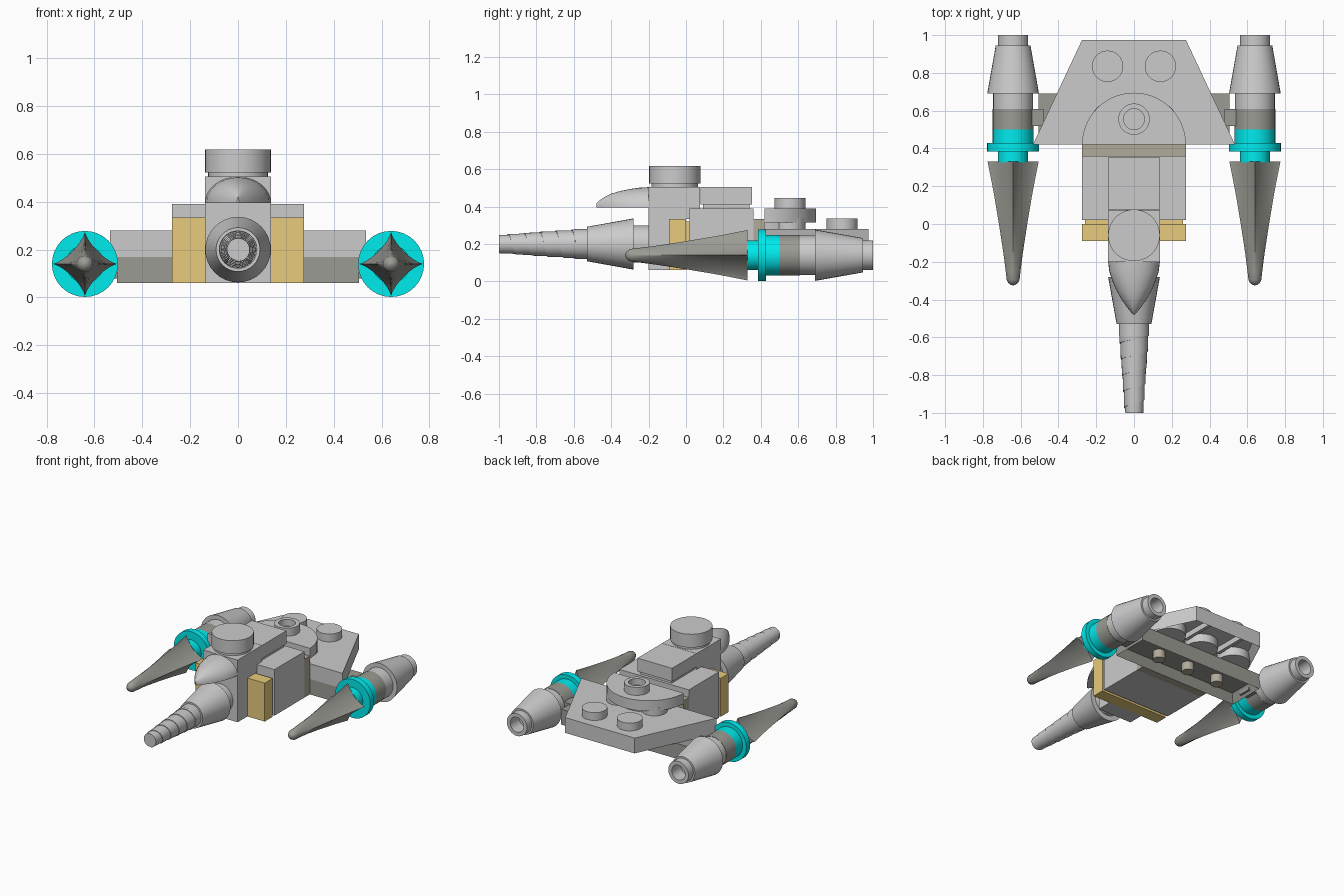
import bpy, bmesh
from math import sin, cos, pi, radians, copysign

if "Cube" in bpy.data.objects:
    bpy.data.objects.remove(bpy.data.objects["Cube"])


def material(name, rgb):
    m = bpy.data.materials.new(name)
    m.diffuse_color = (*rgb, 1)
    m.use_nodes = True
    m.node_tree.nodes["Principled BSDF"].inputs["Base Color"].default_value = m.diffuse_color
    return m


CYAN = material("cyan", (0.0, 0.83, 0.85))
GOLD = material("gold", (0.8, 0.6, 0.2))
DARK = material("dark_grey", (0.33, 0.33, 0.3))
TAN = material("tan", (0.45, 0.41, 0.33))


def finish(name, bm, mat=None, loc=(0, 0, 0)):
    bmesh.ops.remove_doubles(bm, verts=bm.verts, dist=1e-5)
    bmesh.ops.recalc_face_normals(bm, faces=bm.faces)
    me = bpy.data.meshes.new(name)
    bm.to_mesh(me)
    bm.free()
    ob = bpy.data.objects.new(name, me)
    ob.location = loc
    bpy.context.collection.objects.link(ob)
    if mat:
        me.materials.append(mat)
    bpy.ops.object.select_all(action='DESELECT')
    ob.select_set(True)
    bpy.context.view_layer.objects.active = ob
    bpy.ops.object.shade_smooth_by_angle(angle=radians(35))
    return ob


def loft(name, rings, mat=None, loc=(0, 0, 0), caps=True):
    """Skin a list of equal-length closed rings of points."""
    bm = bmesh.new()
    rows = [[bm.verts.new(p) for p in ring] for ring in rings]
    n = len(rows[0])
    for a, b in zip(rows, rows[1:]):
        for j in range(n):
            k = (j + 1) % n
            bm.faces.new((a[j], a[k], b[k], b[j]))
    if caps:
        bm.faces.new(rows[0])
        bm.faces.new(rows[-1])
    return finish(name, bm, mat, loc)


def lathe(name, profile, axis, loc, mat=None, seg=32):
    """Spin (radius, position) pairs about the y or z axis."""
    rings = []
    for r, h in profile:
        r = max(r, 0.0005)
        c = [(r * cos(2 * pi * j / seg), r * sin(2 * pi * j / seg)) for j in range(seg)]
        rings.append([(a, h, b) if axis == 'Y' else (a, b, h) for a, b in c])
    return loft(name, rings, mat, loc)


def prism(name, outline, z0, z1, mat=None, hollow=None):
    """Extrude a plan outline; optionally hollow it from below."""
    bm = bmesh.new()
    lo = [bm.verts.new((x, y, z0)) for x, y in outline]
    hi = [bm.verts.new((x, y, z1)) for x, y in outline]
    bottom = bm.faces.new(lo[::-1])
    bm.faces.new(hi)
    n = len(lo)
    for j in range(n):
        k = (j + 1) % n
        bm.faces.new((lo[j], lo[k], hi[k], hi[j]))
    if hollow:
        bm.normal_update()
        bmesh.ops.inset_region(bm, faces=[bottom], thickness=hollow)
        for v in bottom.verts:
            v.co.z = z1 - 0.05
    return finish(name, bm, mat)


def box(name, x0, x1, y0, y1, z0, z1, mat=None, hollow=None):
    return prism(name, [(x0, y0), (x1, y0), (x1, y1), (x0, y1)], z0, z1, mat, hollow)


# Central hull
box("front_block", -.137, .137, -.2, -.09, .06, .395)
box("cross_panel", -.275, .275, -.09, 0, .06, .335, GOLD)
box("cross_panel_groove", -.26, .26, 0, .02, .075, .32, GOLD)
box("upper_block", -.137, .137, -.2, .075, .335, .505)
box("main_hull", -.275, .275, .02, .36, .06, .39)
box("rear_bulkhead", -.275, .275, .36, .42, .06, .335, TAN)
box("top_tile_groove", -.125, .125, .09, .34, .39, .41)
box("top_tile", -.137, .137, .077, .353, .41, .505)
lathe("turret_disc", [(0, 0), (.125, 0), (.125, .018), (.137, .018), (.137, .113), (0, .113)],
      'Z', (0, -.06, .505), seg=40)

# Nose cone
lathe("nose_cone", [(0, -.2), (.1, -.2), (.1, -.28), (.137, -.28), (.092, -.53),
                    (.08, -.53), (.08, -.592), (0, -.592)], 'Y', (0, 0, .2))

# Spiral drill: helical bands, each turn stepping down in radius
bm = bmesh.new()
SEG, PITCH = 28, .085
for i in range(-1, 5):
    cols = []
    for j in range(SEG + 1):
        s = i + j / SEG
        a = 2 * pi * j / SEG
        col = []
        for t, r in ((s, .075 - .006 * s), (s + 1, .073 - .006 * s), (s + 1, .069 - .006 * s)):
            y = max(-1, min(-.59, -.59 - t * PITCH))
            col.append(bm.verts.new((r * cos(a), y, r * sin(a))))
        cols.append(col)
    for a, b in zip(cols, cols[1:]):
        for k in range(2):
            bm.faces.new((a[k], b[k], b[k + 1], a[k + 1]))
bmesh.ops.remove_doubles(bm, verts=bm.verts, dist=1e-5)
finish("spiral_drill", bm, None, (0, 0, .2))
lathe("drill_tip", [(0, -.96), (.046, -.96), (.046, -1), (0, -1)], 'Y', (0, 0, .2))

# Curved beak over the nose
beak = [(-.2, .137, .109), (-.25, .131, .106), (-.3, .115, .099), (-.35, .094, .089),
        (-.4, .066, .074), (-.44, .038, .054), (-.465, .017, .036), (-.478, .004, .024)]
loft("beak", [[(w * cos(pi * j / 16), y, .395 + h * sin(pi * j / 16)) for j in range(17)]
              for y, w, h in beak])

# Rear wing plate, hollow below, with studs and underside tubes
prism("wing_plate", [(-.535, .42), (.535, .42), (.275, .975), (-.275, .975)],
      .17, .28, None, .045)
stud = [(0, 0), (.083, 0), (.083, .056), (0, .056)]
for x in (-.14, .14):
    for y in (.555, .835):
        lathe("wing_stud", stud, 'Z', (x, y, .28))
tube = [(.083, 0), (.083, .07), (.11, .07), (.11, 0), (.083, 0)]
for x in (-.2775, 0, .2775):
    lathe("wing_tube", tube, 'Z', (x, .695, .17), seg=24)
for x in (-.14, .14):
    box("wing_rib", x - .012, x + .012, .7, .95, .19, .24)

# Half-round deck with hollow stud
def half_disc(r):
    return [(r * cos(pi * j / 28), .42 + r * sin(pi * j / 28)) for j in range(29)]


prism("half_round_deck", half_disc(.275), .315, .39)
prism("half_round_base", half_disc(.215), .28, .315)
lathe("deck_stud", [(0, 0), (.083, 0), (.083, .057), (.055, .057), (.055, .01), (0, .01)],
      'Z', (0, .555, .39))

# Cross beam that carries the engines
box("cross_beam", -.505, .505, .42, .692, .06, .17, DARK, .045)
for x in (-.25, 0, .25):
    lathe("beam_pin", [(0, 0), (.042, 0), (.042, .07), (0, .07)], 'Z', (x, .556, .06), TAN, 16)

# Engines and claws on both sides
claw = [(.33, .135, 2.7), (.24, .117, 2.6), (.15, .1, 2.5), (0, .075, 2.1), (-.15, .052, 1.6),
        (-.25, .039, 1.2), (-.295, .034, 1), (-.313, .025, 1), (-.322, .012, 1), (-.325, .002, 1)]


def power(v, p):
    return copysign(abs(v) ** p, v)


for side in (-1, 1):
    c = (side * .64, 0, .14)
    xs = sorted((side * .48, side * .57))
    box("engine_mount", *xs, .52, .61, .08, .18, DARK)
    loft("claw", [[(r * power(cos(2 * pi * j / 48), p), y, r * power(sin(2 * pi * j / 48), p))
                   for j in range(48)] for y, r, p in claw], DARK, c)
    lathe("engine_ring", [(0, .325), (.08, .325), (.08, .385), (.138, .385), (.138, .428),
                          (.108, .428), (.108, .5), (0, .5)], 'Y', c, CYAN)
    lathe("engine_band", [(0, .5), (.108, .5), (.108, .61), (0, .61)], 'Y', c, DARK)
    lathe("engine_nozzle", [(0, .61), (.106, .61), (.106, .69), (.137, .69), (.092, .945),
                            (.08, .945), (.08, 1), (.053, 1), (.053, .9), (0, .9)], 'Y', c)
